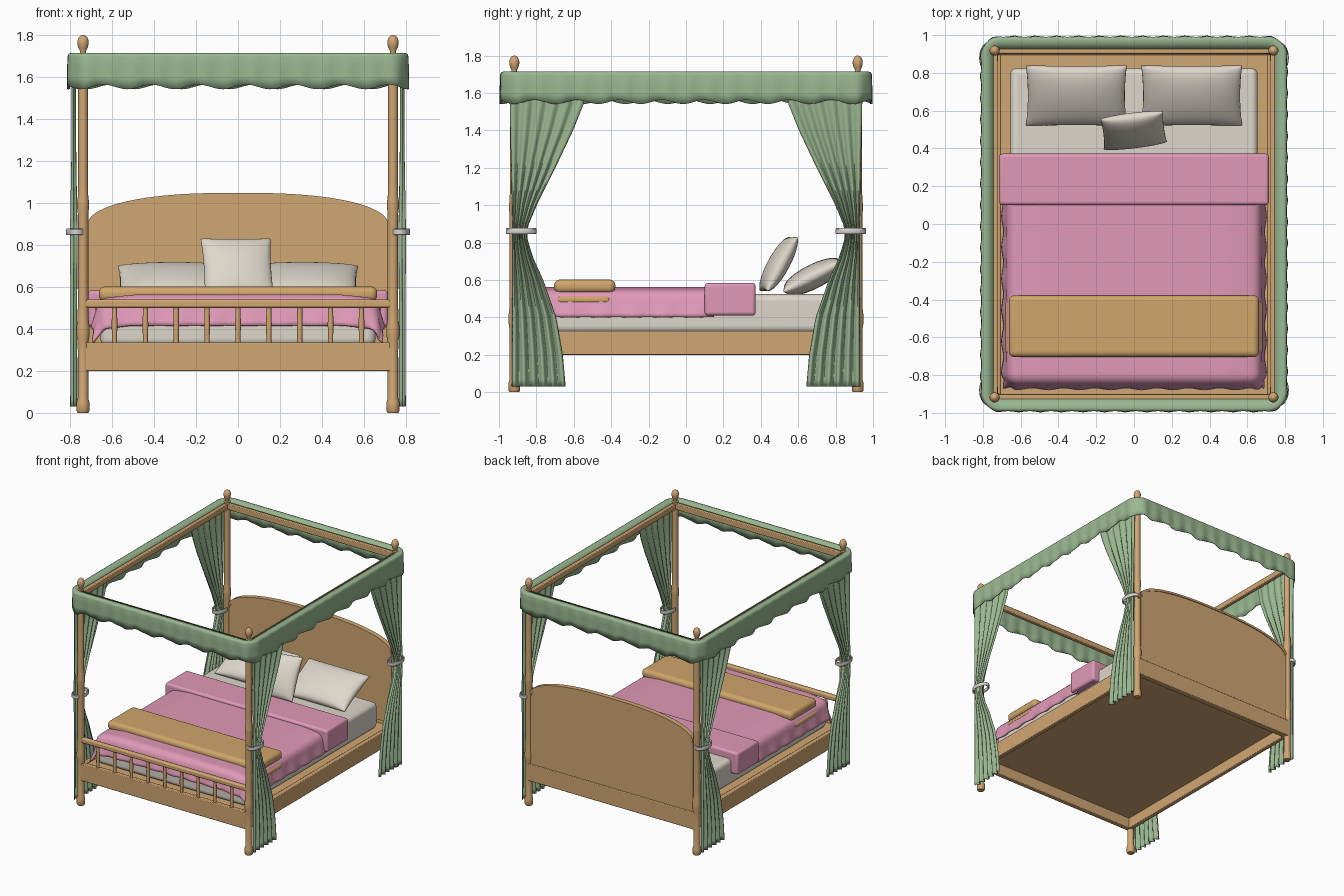
import bpy, bmesh, math
from mathutils import Matrix, Vector

if "Cube" in bpy.data.objects:
    bpy.data.objects.remove(bpy.data.objects["Cube"])


def mat(name, rgb):
    m = bpy.data.materials.new(name)
    m.diffuse_color = (*rgb, 1)
    m.use_nodes = True
    m.node_tree.nodes["Principled BSDF"].inputs["Base Color"].default_value = m.diffuse_color
    return m


WOOD = mat("honey_wood", (0.64, 0.385, 0.17))
GREEN = mat("sage_green", (0.325, 0.48, 0.285))
PINK = mat("rose_pink", (0.75, 0.32, 0.475))
LINEN = mat("linen", (0.73, 0.68, 0.60))
TAN = mat("golden_tan", (0.63, 0.38, 0.145))
TIE = mat("tie_grey", (0.67, 0.66, 0.64))


def finish(name, bm, m, angle=40, thick=0, bevel=0, matrix=None):
    bmesh.ops.recalc_face_normals(bm, faces=bm.faces)
    if matrix:
        bm.transform(matrix)
    me = bpy.data.meshes.new(name)
    bm.to_mesh(me)
    bm.free()
    ob = bpy.data.objects.new(name, me)
    bpy.context.collection.objects.link(ob)
    me.materials.append(m)
    if thick:
        s = ob.modifiers.new("thickness", 'SOLIDIFY')
        s.thickness, s.offset = thick, 0
    if bevel:
        b = ob.modifiers.new("bevel", 'BEVEL')
        b.width, b.segments = bevel, 5 if bevel > 0.01 else 2
    bpy.ops.object.select_all(action='DESELECT')
    ob.select_set(True)
    bpy.context.view_layer.objects.active = ob
    bpy.ops.object.shade_smooth_by_angle(angle=math.radians(angle))
    return ob


def box(name, x, y, z, m, bevel=0.005):
    """Box from (min, max) ranges."""
    bm = bmesh.new()
    bmesh.ops.create_cube(bm, size=1)
    for v in bm.verts:
        v.co = [r[0] + (c + 0.5) * (r[1] - r[0]) for c, r in zip(v.co, (x, y, z))]
    return finish(name, bm, m, bevel=bevel)


def sheet(bm, rows, closed=False):
    """Skin a grid of points, rows of equal length."""
    vs = [[bm.verts.new(p) for p in r] for r in rows]
    n = len(rows[0])
    for a, b in zip(vs, vs[1:]):
        for i in range(n if closed else n - 1):
            j = (i + 1) % n
            bm.faces.new((a[i], a[j], b[j], b[i]))
    return vs


def lathe(name, prof, x, y, m, n=20, sx=1, sy=1):
    bm = bmesh.new()
    rows = [[(x + r * sx * math.cos(2 * math.pi * i / n), y + r * sy * math.sin(2 * math.pi * i / n), z)
             for i in range(n)] for r, z in prof]
    vs = sheet(bm, rows, True)
    if prof[0] != prof[-1]:
        bm.faces.new(vs[0])
        bm.faces.new(vs[-1])
    else:
        bmesh.ops.remove_doubles(bm, verts=bm.verts, dist=1e-5)
    return finish(name, bm, m)


def lerp(table, z):
    for (z0, a), (z1, b) in zip(table, table[1:]):
        if z <= z1:
            return a + (b - a) * (z - z0) / (z1 - z0)
    return table[-1][1]


PX, PY = 0.738, 0.918
POST = [(0.025, 0), (0.031, 0.01), (0.031, 0.05), (0.025, 0.07), (0.025, 0.3), (0.026, 0.34), (0.031, 0.37),
        (0.031, 0.41), (0.026, 0.45), (0.025, 0.5), (0.025, 0.95), (0.029, 0.98), (0.029, 1.0), (0.025, 1.03),
        (0.023, 1.1), (0.023, 1.71), (0.014, 1.714), (0.015, 1.724), (0.022, 1.738), (0.027, 1.758),
        (0.026, 1.775), (0.019, 1.79), (0.009, 1.798), (0.002, 1.8)]
INNER = [(0.03, 0.645), (0.2, 0.66), (0.4, 0.695), (0.6, 0.765), (0.72, 0.82), (0.82, 0.85), (0.88, 0.85),
         (1.0, 0.80), (1.2, 0.70), (1.4, 0.605), (1.55, 0.545), (1.7, 0.52)]
OUTER = [(0.03, 0.93), (0.86, 0.925), (1.7, 0.945)]
SWING = [(0.03, 0.015), (0.5, 0.014), (0.86, 0.016), (1.2, 0.010), (1.7, 0.007)]

# Corner posts, gathered curtains and tie bands
for sx in (-1, 1):
    for sy in (-1, 1):
        tag = ("back" if sy > 0 else "front") + ("_right" if sx > 0 else "_left")
        lathe(tag + "_post", POST, sx * PX, sy * PY, WOOD)
        bm = bmesh.new()
        rows = []
        for k in range(45):
            z = 0.03 + 1.66 * k / 44
            a, b, w = lerp(OUTER, z), lerp(INNER, z), lerp(SWING, z)
            rows.append([(sx * (0.782 + w * math.sin(t / 63 * 11 * math.pi)), sy * (a + (b - a) * t / 63), z)
                         for t in range(64)])
        sheet(bm, rows)
        finish(tag + "_curtain", bm, GREEN, 60, thick=0.004)
        ring = [(1, 0.846), (1.06, 0.85), (1.06, 0.874), (1, 0.878), (0.9, 0.874), (0.9, 0.85), (1, 0.846)]
        lathe(tag + "_curtain_tie", ring, sx * 0.77, sy * 0.88, TIE, 28, 0.047, 0.077)

# Canopy rails
for s, side in ((-1, "left"), (1, "right")):
    box(side + "_canopy_rail", (s * PX - 0.016, s * PX + 0.016), (-PY, PY), (1.65, 1.695), WOOD)
for s, side in ((-1, "front"), (1, "back")):
    box(side + "_canopy_rail", (-PX, PX), (s * PY - 0.016, s * PY + 0.016), (1.65, 1.695), WOOD)


# Scalloped valance around the canopy
def outline(hx, hy, r):
    """Rounded rectangle as (point, normal, distance) samples."""
    pts = []
    for q, (cx, cy) in enumerate(((1, 1), (-1, 1), (-1, -1), (1, -1))):
        c = Vector((cx * (hx - r), cy * (hy - r)))
        for i in range(9):
            a = math.pi / 2 * (q + i / 8)
            n = Vector((math.cos(a), math.sin(a)))
            pts.append((c + n * r, n))
    out, dist = [], 0
    for (p, n), (p2, n2) in zip(pts, pts[1:] + pts[:1]):
        length = (p2 - p).length
        steps = max(1, round(length / 0.02))
        for i in range(steps):
            out.append((p.lerp(p2, i / steps), n.lerp(n2, i / steps).normalized(), dist + length * i / steps))
        dist += length
    return out, dist


loop, total = outline(0.808, 0.99, 0.10)
waves = round(total / 0.23)
rows = []
for off, z, ripple, scallop in ((-0.064, 1.70, 0, 0), (-0.014, 1.712, 0, 0), (-0.003, 1.708, 0.1, 0), (0, 1.695, 0.3, 0),
                                (0, 1.65, 0.6, 0), (0, 1.60, 0.9, 0.3), (0, 1.552, 1, 1)):
    row = []
    for p, n, d in loop:
        ph = 2 * math.pi * waves * d / total
        q = p + n * (off + 0.005 * ripple * math.sin(2 * ph))
        row.append((q.x, q.y, z - 0.011 * scallop * math.cos(ph)))
    rows.append(row)
bm = bmesh.new()
sheet(bm, rows, True)
finish("valance", bm, GREEN, 60, thick=0.005)

# Bed frame
for s, side in ((-1, "left"), (1, "right")):
    box(side + "_side_rail", (s * 0.725 - 0.018, s * 0.725 + 0.018), (-PY, PY), (0.2, 0.328), WOOD)
box("platform", (-0.712, 0.712), (-0.905, 0.905), (0.285, 0.318), WOOD)
box("foot_rail", (-PX, PX), (-0.938, -0.9), (0.2, 0.335), WOOD)
box("head_rail", (-PX, PX), (0.895, 0.942), (0.2, 0.335), WOOD)
box("footboard_top_rail", (-PX, PX), (-0.938, -0.9), (0.5, 0.54), WOOD, 0.01)
for i in range(9):
    lathe(f"footboard_spindle_{i + 1}", [(0.012, 0.33), (0.012, 0.36), (0.014, 0.42), (0.012, 0.48), (0.012, 0.505)],
          (i - 4) * 0.147, PY * -1, WOOD, 12)

# Arched headboard with a raised cap along the arch
arch = []
for i in range(49):
    x = -0.715 * math.cos(math.pi * i / 48)
    arch.append((x, 0.90 + 0.148 * math.sqrt(max(0, 1 - abs(x / 0.715) ** 2.5))))


def arched_slab(name, lower, y0, y1):
    bm = bmesh.new()
    f = bm.faces.new([bm.verts.new((x, y0, z)) for x, z in arch + lower])
    ext = bmesh.ops.extrude_face_region(bm, geom=[f])
    bmesh.ops.translate(bm, vec=(0, y1 - y0, 0), verts=[v for v in ext["geom"] if isinstance(v, bmesh.types.BMVert)])
    finish(name, bm, WOOD)


arched_slab("headboard_panel", [(0.715, 0.25), (-0.715, 0.25)], 0.907, 0.932)
arched_slab("headboard_cap", [(x * 0.985, z - 0.016) for x, z in reversed(arch)], 0.9, 0.939)

# Mattress and bedding
box("mattress", (-0.655, 0.655), (-0.84, 0.825), (0.318, 0.524), LINEN, 0.035)
R, CX, CY = 0.05, 0.618, 0.795
bm = bmesh.new()
rows = []
for k in range(61):
    t = 0.15 - k / 60 * (0.15 + CY + 0.168)
    row = []
    for i in range(81):
        s = (i / 40 - 1) * (CX + 0.168)
        a, b = max(0, abs(s) - CX), max(0, -t - CY)
        d = math.hypot(a, b)
        if d < R * math.pi / 2:
            out, drop = R * math.sin(d / R), R * (1 - math.cos(d / R))
        else:
            fall = d - R * math.pi / 2
            out, drop = R + 0.26 * fall + 0.06 * fall * math.sin(38 * (s if b > a else t)), R + fall
        ux, uy = (a / d, b / d) if d else (0, 0)
        dip = 0.014 * min(1, max(0, (abs(s) - 0.5) / 0.12))
        row.append((math.copysign(min(abs(s), CX) + ux * out, s), max(t, -CY) - uy * out, 0.556 - dip - drop))
    rows.append(row)
sheet(bm, rows)
finish("duvet", bm, PINK, 60, thick=0.014)
box("duvet_fold", (-0.714, 0.714), (0.1, 0.372), (0.41, 0.584), PINK, 0.018)
box("throw_top_layer", (-0.663, 0.663), (-0.705, -0.378), (0.53, 0.602), TAN, 0.03)
box("throw_under_layer", (-0.68, 0.68), (-0.69, -0.405), (0.472, 0.516), TAN, 0.02)


# Pillows with pinched corners
def pillow(name, w, h, thick, loc, tilt, turn=0):
    bm = bmesh.new()
    n = 20
    for side in (-1, 1):
        rows = []
        for j in range(n + 1):
            v = -math.cos(math.pi * j / n)
            row = []
            for i in range(n + 1):
                u = -math.cos(math.pi * i / n)
                puff = (max(0, 1 - u * u) * max(0, 1 - v * v)) ** 0.5
                row.append((u * w / 2 * (1 - 0.04 * (1 - v * v)), v * h / 2 * (1 - 0.04 * (1 - u * u)),
                            side * thick / 2 * puff ** 0.8))
            rows.append(row)
        sheet(bm, rows)
    bmesh.ops.remove_doubles(bm, verts=bm.verts, dist=1e-4)
    m = (Matrix.Translation(loc) @ Matrix.Rotation(math.radians(turn), 4, 'Z')
         @ Matrix.Rotation(math.radians(tilt), 4, 'X'))
    finish(name, bm, LINEN, 80, matrix=m)


pillow("left_pillow", 0.535, 0.355, 0.13, (-0.305, 0.68, 0.618), 27)
pillow("right_pillow", 0.535, 0.355, 0.13, (0.305, 0.68, 0.618), 27)
pillow("small_pillow", 0.335, 0.33, 0.11, (-0.002, 0.495, 0.685), 61, 7)
